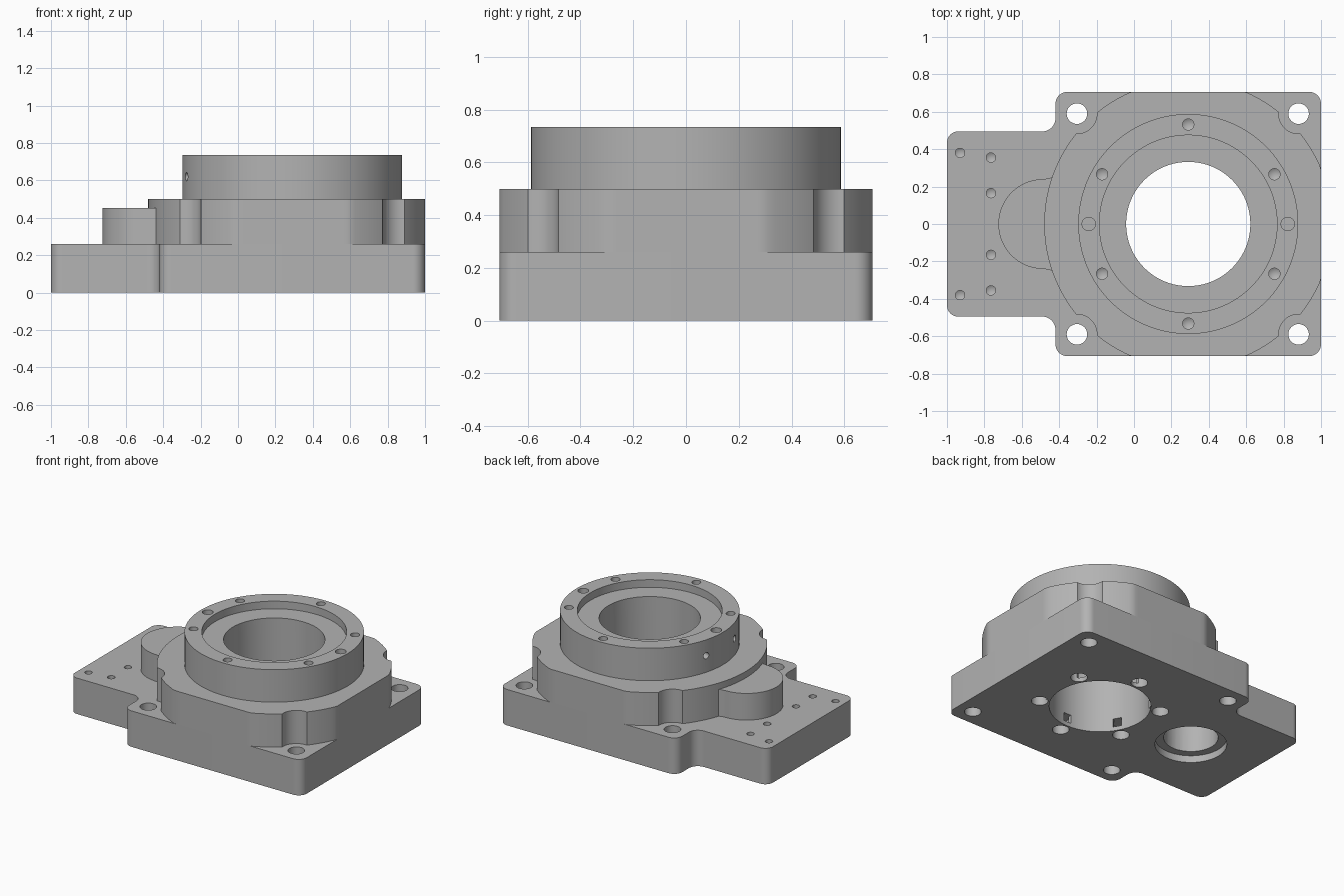
import bpy, bmesh, math
from mathutils import Vector, Matrix

cube = bpy.data.objects.get("Cube")
if cube:
    bpy.data.objects.remove(cube, do_unlink=True)

grey = bpy.data.materials.new("machined grey")
grey.use_nodes = True
COLOUR = (0.45, 0.45, 0.45, 1)
grey.diffuse_color = COLOUR
grey.node_tree.nodes["Principled BSDF"].inputs["Base Color"].default_value = COLOUR

AXIS = 0.29          # centre of the bore in x
BUMP = -0.485        # centre of the side boss in x
DOWN, UP = Vector((0, 0, -1)), Vector((0, 0, 1))
PLATE_Z, BODY_Z, RING_Z = 0.26, 0.5, 0.735


def circle(cx, r, start=0, end=360, n=128):
    full = end - start == 360
    angles = [math.radians(start + (end - start) * i / n) for i in range(n if full else n + 1)]
    return [(cx + r * math.cos(a), r * math.sin(a)) for a in angles]


def rounded(corners, n=10):
    """Outline with a circular fillet at each right-angled corner (x, y, radius)."""
    pts = []
    for i, (x, y, r) in enumerate(corners):
        p = Vector((x, y))
        a = (Vector(corners[i - 1][:2]) - p).normalized() * r
        b = (Vector(corners[(i + 1) % len(corners)][:2]) - p).normalized() * r
        for k in range(n + 1):
            t = math.pi / 2 * k / n
            pts.append(p + a + b - b * math.cos(t) - a * math.sin(t))
    return pts


def new_object(name, bm):
    bmesh.ops.recalc_face_normals(bm, faces=bm.faces)
    mesh = bpy.data.meshes.new(name)
    bm.to_mesh(mesh)
    bm.free()
    ob = bpy.data.objects.new(name, mesh)
    bpy.context.collection.objects.link(ob)
    mesh.materials.append(grey)
    return ob


def prism(name, outline, z0, z1):
    bm = bmesh.new()
    face = bm.faces.new([bm.verts.new((x, y, z0)) for x, y in outline])
    top = bmesh.ops.extrude_face_region(bm, geom=[face])
    verts = [v for v in top["geom"] if isinstance(v, bmesh.types.BMVert)]
    bmesh.ops.translate(bm, verts=verts, vec=(0, 0, z1 - z0))
    return new_object(name, bm)


def drill(bm, loc, r, depth, way=DOWN, tip=0.0, n=32):
    """Add a drill-shaped cutter that enters at loc and runs along way."""
    lead = 0.02
    turn = way.to_track_quat('Z', 'Y').to_matrix().to_4x4()
    place = Matrix.Translation(loc) @ turn @ Matrix.Translation((0, 0, (depth - lead) / 2))
    made = bmesh.ops.create_cone(bm, cap_ends=True, cap_tris=True, segments=n, radius1=r,
                                 radius2=r, depth=depth + lead, matrix=place)
    end = Vector(loc) + way * depth
    for v in made["verts"]:
        if (v.co - end).length < 1e-4:
            v.co += way * tip


def cut(ob, bm):
    cutter = new_object("cutter", bm)
    cutter.hide_render = True
    mod = ob.modifiers.new("holes", 'BOOLEAN')
    mod.operation, mod.solver, mod.use_self = 'DIFFERENCE', 'EXACT', True
    mod.object = cutter
    bpy.context.view_layer.objects.active = ob
    bpy.ops.object.modifier_apply(modifier=mod.name)
    bpy.data.objects.remove(cutter, do_unlink=True)


def polar(r, degrees, z):
    a = math.radians(degrees)
    return Vector((AXIS + r * math.cos(a), r * math.sin(a), z))


def bore(bm):
    drill(bm, (AXIS, 0, -0.1), 0.332, 1, UP, n=128)


def boss_cavity(bm):
    drill(bm, (BUMP, 0, 0), 0.235, 0.05, UP, n=64)
    drill(bm, (BUMP, 0, 0), 0.178, 0.38, UP, n=64)


CORNERS = [(x, y) for x in (-0.305, 0.88) for y in (-0.59, 0.59)]

# Base plate with narrower tail
half = [(1, 0.707, 0.065), (-0.42, 0.707, 0.065), (-0.42, 0.495, 0.07), (-1, 0.495, 0.06)]
base_plate = prism("base_plate", rounded(half + [(x, -y, r) for x, y, r in reversed(half)]),
                   0, PLATE_Z)
bm = bmesh.new()
bore(bm)
boss_cavity(bm)
for x, y in CORNERS:
    drill(bm, (x, y, 0), 0.055, 0.3, UP)
for side in (-1, 1):
    for x, y in ((-0.93, 0.38), (-0.765, 0.355), (-0.765, 0.165)):
        drill(bm, (x, side * y, PLATE_Z), 0.025, 0.08, tip=0.015)
# Screw pockets around the bore, open to it through short slots
for k in range(6):
    angle = 30 + 60 * k
    drill(bm, polar(0.4, angle, 0), 0.055, 0.09, UP)
    slot = Matrix.Translation(polar(0.36, angle, 0.06)) @ Matrix.Rotation(math.radians(angle), 4, 'Z')
    bmesh.ops.create_cube(bm, size=1, matrix=slot @ Matrix.Diagonal((0.08, 0.06, 0.06, 1)))
cut(base_plate, bm)

# Round body trimmed flush with the plate sides, scalloped at the corner bolts
outline = [(min(x, 1), max(-0.707, min(y, 0.707))) for x, y in circle(AXIS, 0.77, n=180)]
body = prism("body", outline, PLATE_Z, BODY_Z)
bm = bmesh.new()
bore(bm)
drill(bm, (BUMP, 0, 0), 0.178, 0.38, UP, n=64)
for x, y in CORNERS:
    drill(bm, (x, y, 0.2), 0.107, 0.4, UP, n=64)
cut(body, bm)

# Side boss with flared roots running into the body
flare = [(-0.45, 0.245), (-0.42, 0.262), (-0.4, 0.285), (-0.25, 0.285)]
outline = circle(BUMP, 0.24, 90, 270, 48) + [(x, -y) for x, y in flare] + flare[::-1]
side_boss = prism("side_boss", outline, PLATE_Z, 0.453)
bm = bmesh.new()
drill(bm, (BUMP, 0, 0), 0.178, 0.38, UP, n=64)
cut(side_boss, bm)

# Flange ring with recess, bolt holes, pin holes and radial side holes
flange_ring = prism("flange_ring", circle(AXIS, 0.588), BODY_Z, RING_Z)
bm = bmesh.new()
bore(bm)
drill(bm, (AXIS, 0, RING_Z), 0.475, 0.055, n=128)
for k in range(6):
    drill(bm, polar(0.532, 30 + 60 * k, RING_Z), 0.03, 0.1, tip=0.018)
for angle in (0, 180):
    drill(bm, polar(0.532, angle, RING_Z), 0.036, 0.07)
for angle in (164, 196):
    inward = (polar(0, angle, 0) - polar(1, angle, 0)).normalized()
    drill(bm, polar(0.588, angle, 0.62), 0.023, 0.08, inward, tip=0.012)
cut(flange_ring, bm)

# Smooth walls, crisp edges
bpy.ops.object.select_all(action='DESELECT')
for ob in (base_plate, body, side_boss, flange_ring):
    ob.select_set(True)
bpy.context.view_layer.objects.active = base_plate
bpy.ops.object.shade_smooth_by_angle(angle=math.radians(30))
